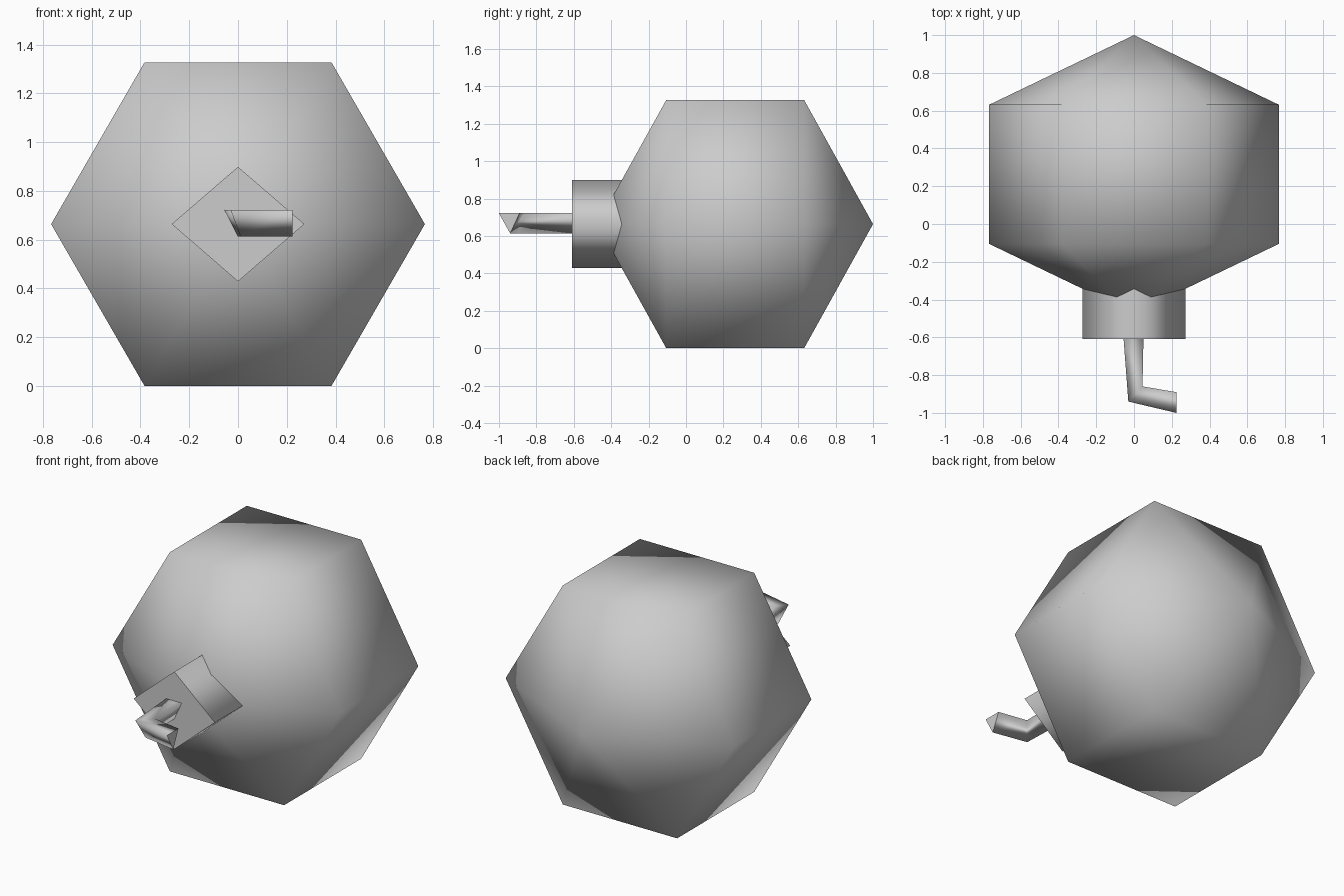
import bpy, bmesh, math
from mathutils import Matrix

cube = bpy.data.objects.get("Cube")
if cube:
    bpy.data.objects.remove(cube, do_unlink=True)

MID_Z = 0.664

grey = bpy.data.materials.new("plain_grey")
grey.use_nodes = True
grey.diffuse_color = (0.604, 0.604, 0.604, 1)
for node in grey.node_tree.nodes:
    if node.type == 'BSDF_PRINCIPLED':
        node.inputs["Base Color"].default_value = grey.diffuse_color


def finish(name, bm, flat_axis=None):
    """Make an object; smooth all faces except those facing along flat_axis."""
    bmesh.ops.recalc_face_normals(bm, faces=bm.faces[:])
    for f in bm.faces:
        f.normal_update()
        f.smooth = flat_axis is None or abs(f.normal[flat_axis]) < 0.95
    mesh = bpy.data.meshes.new(name)
    bm.to_mesh(mesh)
    bm.free()
    mesh.materials.append(grey)
    obj = bpy.data.objects.new(name, mesh)
    bpy.context.collection.objects.link(obj)
    return obj


to_y = Matrix.Rotation(math.radians(90), 4, 'X')

# Ball: coarse smooth sphere with its poles along y and flats at top and bottom
bm = bmesh.new()
bmesh.ops.create_uvsphere(bm, u_segments=6, v_segments=3, radius=1)
place = Matrix.Translation((0, 0.263, MID_Z)) @ Matrix.Diagonal((0.885, 0.737, 0.885, 1))
bm.transform(place @ to_y @ Matrix.Rotation(math.radians(30), 4, 'Z'))
finish("ball", bm)

# Cap: four-sided collar sunk into the front of the ball
bm = bmesh.new()
bmesh.ops.create_cone(bm, cap_ends=True, segments=4, radius1=1, radius2=1, depth=1)
place = Matrix.Translation((0, -0.41, MID_Z)) @ Matrix.Diagonal((0.272, 0.4, 0.235, 1))
bm.transform(place @ to_y)
finish("cap", bm, flat_axis=1)

# Hook: bent three-sided rod, each section listed as outer, inner and lower corner (x, y)
TOP, LOW = 0.722, 0.614
sections = [
    ((-0.055, -0.61), (0.05, -0.61), (0.0, -0.61)),
    ((-0.03, -0.94), (0.045, -0.86), (0.01, -0.90)),
    ((0.224, -1.0), (0.224, -0.89), (0.224, -0.94)),
]
bm = bmesh.new()
rings = [[bm.verts.new((x, y, z)) for (x, y), z in zip(s, (TOP, TOP, LOW))]
         for s in sections]
for a, b in zip(rings, rings[1:]):
    for i in range(3):
        j = (i + 1) % 3
        bm.faces.new((a[i], a[j], b[j], b[i]))
bm.faces.new(rings[0])
bm.faces.new(rings[-1])
hook = finish("hook", bm)
for face in hook.data.polygons[-2:]:
    face.use_smooth = False
